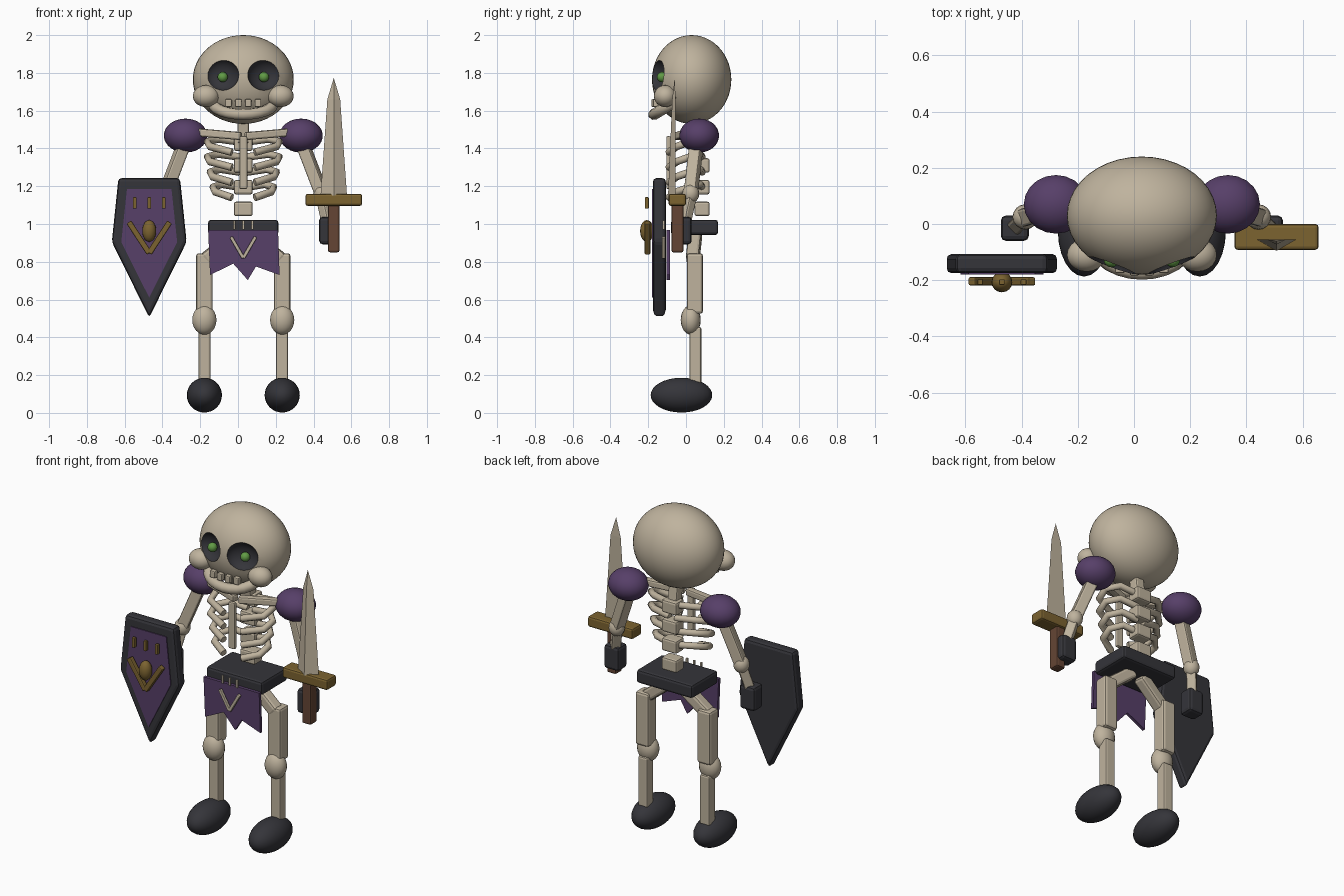
import bpy, bmesh, math
from mathutils import Vector, Matrix

old = bpy.data.objects.get("Cube")
if old:
    bpy.data.objects.remove(old, do_unlink=True)

CX = 0.028  # body centre line


def material(name, rgb):
    m = bpy.data.materials.new(name)
    m.use_nodes = True
    m.diffuse_color = (*rgb, 1)
    m.node_tree.nodes["Principled BSDF"].inputs["Base Color"].default_value = (*rgb, 1)
    return m


BONE = material("bone", (0.52, 0.45, 0.34))
DARK = material("charcoal", (0.035, 0.035, 0.042))
PURPLE = material("purple", (0.095, 0.05, 0.14))
GOLD = material("dull gold", (0.2, 0.125, 0.03))
BROWN = material("leather brown", (0.13, 0.06, 0.035))
GREEN = material("eye green", (0.12, 0.33, 0.06))


def finish(name, bm, mat, bevel=0.0, smooth=False):
    bmesh.ops.recalc_face_normals(bm, faces=bm.faces)
    mesh = bpy.data.meshes.new(name)
    bm.to_mesh(mesh)
    bm.free()
    mesh.materials.append(mat)
    ob = bpy.data.objects.new(name, mesh)
    bpy.context.collection.objects.link(ob)
    if bevel:
        mod = ob.modifiers.new("soft_edges", 'BEVEL')
        mod.width, mod.segments = bevel, 2
    if smooth:
        mesh.polygons.foreach_set("use_smooth", [True] * len(mesh.polygons))
    return ob


def box(name, centre, size, mat, bevel=0.01, rot=Matrix()):
    bm = bmesh.new()
    bmesh.ops.create_cube(bm, size=1, matrix=Matrix.Translation(centre) @ rot @ Matrix.Diagonal((*size, 1)))
    return finish(name, bm, mat, bevel)


def ball(name, centre, radii, mat, segs=24, turn=0.0):
    bm = bmesh.new()
    m = Matrix.Translation(centre) @ Matrix.Rotation(turn, 4, 'Z') @ Matrix.Diagonal((*radii, 1))
    bmesh.ops.create_uvsphere(bm, u_segments=segs, v_segments=segs * 2 // 3, radius=1, matrix=m)
    return finish(name, bm, mat, smooth=True)


def bar(name, a, b, width, mat, bevel=0.01):
    """Square bar between two points."""
    a, b = Vector(a), Vector(b)
    d = b - a
    rot = d.to_track_quat('Z', 'Y').to_matrix().to_4x4()
    return box(name, (a + b) / 2, (width, width, d.length), mat, bevel, rot)


def tube(name, points, radius, mat):
    cu = bpy.data.curves.new(name, 'CURVE')
    cu.dimensions = '3D'
    cu.bevel_depth, cu.bevel_resolution, cu.use_fill_caps = radius, 2, True
    sp = cu.splines.new('POLY')
    sp.points.add(len(points) - 1)
    for p, co in zip(sp.points, points):
        p.co = (*co, 1)
    cu.materials.append(mat)
    ob = bpy.data.objects.new(name, cu)
    bpy.context.collection.objects.link(ob)
    bpy.ops.object.select_all(action='DESELECT')
    ob.select_set(True)
    bpy.context.view_layer.objects.active = ob
    bpy.ops.object.convert(target='MESH')
    bpy.ops.object.shade_smooth_by_angle(angle=math.radians(50))


def plate(name, outline, y, thick, mat, bevel=0.0):
    """Upright plate from an x/z outline, from y back by thick."""
    bm = bmesh.new()
    face = bm.faces.new([bm.verts.new((x, y, z)) for x, z in outline])
    ext = bmesh.ops.extrude_face_region(bm, geom=[face])
    verts = [v for v in ext["geom"] if isinstance(v, bmesh.types.BMVert)]
    bmesh.ops.translate(bm, verts=verts, vec=(0, thick, 0))
    return finish(name, bm, mat, bevel)


SIDES = (("right", -1), ("left", 1))

# Skull with hollow sockets
skull = ball("skull", (CX, 0.03, 1.765), (0.267, 0.21, 0.235), BONE, 40)
skull.data.materials.append(DARK)
for side, s in SIDES:
    cutter = ball("socket_cutter", (CX + s * 0.111, -0.162, 1.79), (0.091, 0.06, 0.083), DARK, 28, s * 0.36)
    cutter.hide_render = True
    mod = skull.modifiers.new("socket", 'BOOLEAN')
    mod.operation, mod.solver, mod.object = 'DIFFERENCE', 'EXACT', cutter
    mod.material_mode = 'TRANSFER'
    bpy.context.view_layer.objects.active = skull
    bpy.ops.object.modifier_apply(modifier=mod.name)
    bpy.data.objects.remove(cutter, do_unlink=True)
    ball(f"{side}_pupil", (CX + s * 0.109, -0.127, 1.778), (0.027, 0.027, 0.027), GREEN, 16)
    ball(f"{side}_cheekbone", (CX + s * 0.197, -0.11, 1.677), (0.07, 0.06, 0.058), BONE, 20)
bpy.ops.object.select_all(action='DESELECT')
skull.select_set(True)
bpy.context.view_layer.objects.active = skull
bpy.ops.object.shade_smooth_by_angle(angle=math.radians(35))

# Jaw and teeth
tube("jaw", [(CX + 0.16 * math.sin(t), -0.07 - 0.1 * math.cos(t), 1.64 - 0.06 * math.cos(t))
             for t in [math.radians(a) for a in range(-90, 91, 15)]], 0.03, BONE)
for i in (-1.5, -0.5, 0.5, 1.5):
    box("tooth", (CX + i * 0.052, -0.172 + abs(i) * 0.008, 1.64), (0.034, 0.03, 0.042), BONE, 0.006)

# Spine, sternum and ribs
for i in range(4):
    box("vertebra", (CX, 0.085, 1.08 + i * 0.115), (0.1, 0.08, 0.077), BONE, 0.012)
bar("neck", (CX, 0.07, 1.43), (CX, 0.05, 1.58), 0.06, BONE)
box("sternum", (CX, -0.092, 1.325), (0.042, 0.025, 0.28), BONE, 0.008)
for side, s in SIDES:
    for i, w in enumerate((0.19, 0.19, 0.175, 0.16)):
        z = 1.435 - i * 0.08
        tube(f"{side}_rib", [(CX + s * x, y, z + dz) for x, y, dz in (
            (0.02, 0.085, 0.0), (w * 0.7, 0.075, 0.015), (w, 0.02, 0.0),
            (w * 0.93, -0.05, -0.025), (0.06, -0.09, -0.055))], 0.02, BONE)
    bar(f"{side}_collarbone", (CX + s * 0.01, -0.045, 1.465), (CX + s * 0.24, 0.02, 1.485), 0.042, BONE)

    # Arms
    elbow = (CX + s * 0.415, 0.025, 1.16)
    ball(f"{side}_shoulder", (CX + s * 0.306, 0.07, 1.468), (0.115, 0.105, 0.09), PURPLE, 20)
    bar(f"{side}_upper_arm", (CX + s * 0.3, 0.06, 1.46), elbow, 0.065, BONE)
    ball(f"{side}_elbow", elbow, (0.045, 0.045, 0.05), BONE, 16)
    bar(f"{side}_forearm", elbow, (CX + s * 0.45, -0.01, 1.0), 0.055, BONE)
    box(f"{side}_hand", (CX + s * 0.452, -0.015, 0.965), (0.1, 0.09, 0.145), DARK, 0.018)

    # Legs
    x = CX + s * 0.206
    bar(f"{side}_hip_bone", (CX + s * 0.03, 0.05, 0.95), (x, 0.035, 0.81), 0.07, BONE, 0.015)
    box(f"{side}_thigh", (x, 0.047, 0.685), (0.088, 0.086, 0.32), BONE, 0.014)
    ball(f"{side}_knee", (x, 0.025, 0.492), (0.065, 0.053, 0.078), BONE, 18)
    box(f"{side}_shin", (x, 0.05, 0.305), (0.064, 0.062, 0.3), BONE)
    ball(f"{side}_foot", (x, -0.024, 0.094), (0.093, 0.163, 0.092), DARK, 24)

# Belt and ragged loincloth
box("belt", (CX, 0.045, 0.982), (0.372, 0.25, 0.08), DARK, 0.015)
plate("loincloth", [(-0.158, 0.968), (0.212, 0.968), (0.22, 0.73), (0.095, 0.775),
                    (0.052, 0.703), (-0.025, 0.79), (-0.148, 0.73)], -0.102, 0.018, PURPLE)
for s in (-1, 1):
    bar("cloth_chevron", (CX, -0.118, 0.82), (CX + s * 0.065, -0.118, 0.932), 0.018, BONE, 0.004)
for i in (-1, 0, 1):
    box("belt_tick", (CX + i * 0.048, -0.118, 0.995), (0.012, 0.012, 0.048), BONE, 0.003)

# Shield with raised emblem
SX = -0.47


def shield_outline(top, w_top, w_mid, tip):
    return [(SX - w_top, top), (SX + w_top, top), (SX + w_mid, 0.905), (SX, tip), (SX - w_mid, 0.905)]


plate("shield", shield_outline(1.243, 0.163, 0.198, 0.505), -0.175, 0.068, DARK, 0.018)
plate("shield_panel", shield_outline(1.185, 0.118, 0.148, 0.61), -0.18, 0.008, PURPLE)
ball("shield_boss", (SX, -0.207, 0.963), (0.037, 0.036, 0.058), GOLD, 16)
for s in (-1, 1):
    bar("shield_chevron", (SX, -0.204, 0.845), (SX + s * 0.108, -0.204, 1.01), 0.03, GOLD, 0.006)
for i in (-1, 0, 1):
    box("shield_stud", (SX + i * 0.077, -0.207, 1.112), (0.02, 0.02, 0.06), GOLD, 0.004)

# Sword, ridged on its front face
WX = 0.507
box("crossguard", (WX, -0.046, 1.128), (0.3, 0.092, 0.064), GOLD, 0.012)
box("sword_grip", (WX, -0.045, 0.98), (0.06, 0.064, 0.26), BROWN, 0.01)
bm = bmesh.new()
rings = [[bm.verts.new(p) for p in ((WX - w, -0.055, z), (WX + w, -0.055, z), (WX, ridge, z))]
         for w, ridge, z in ((0.07, -0.095, 1.15), (0.034, -0.073, 1.66))]
tip = bm.verts.new((WX, -0.06, 1.773))
bm.faces.new(rings[0])
for i in range(3):
    j = (i + 1) % 3
    bm.faces.new((rings[0][i], rings[0][j], rings[1][j], rings[1][i]))
    bm.faces.new((rings[1][i], rings[1][j], tip))
finish("sword_blade", bm, BONE)
